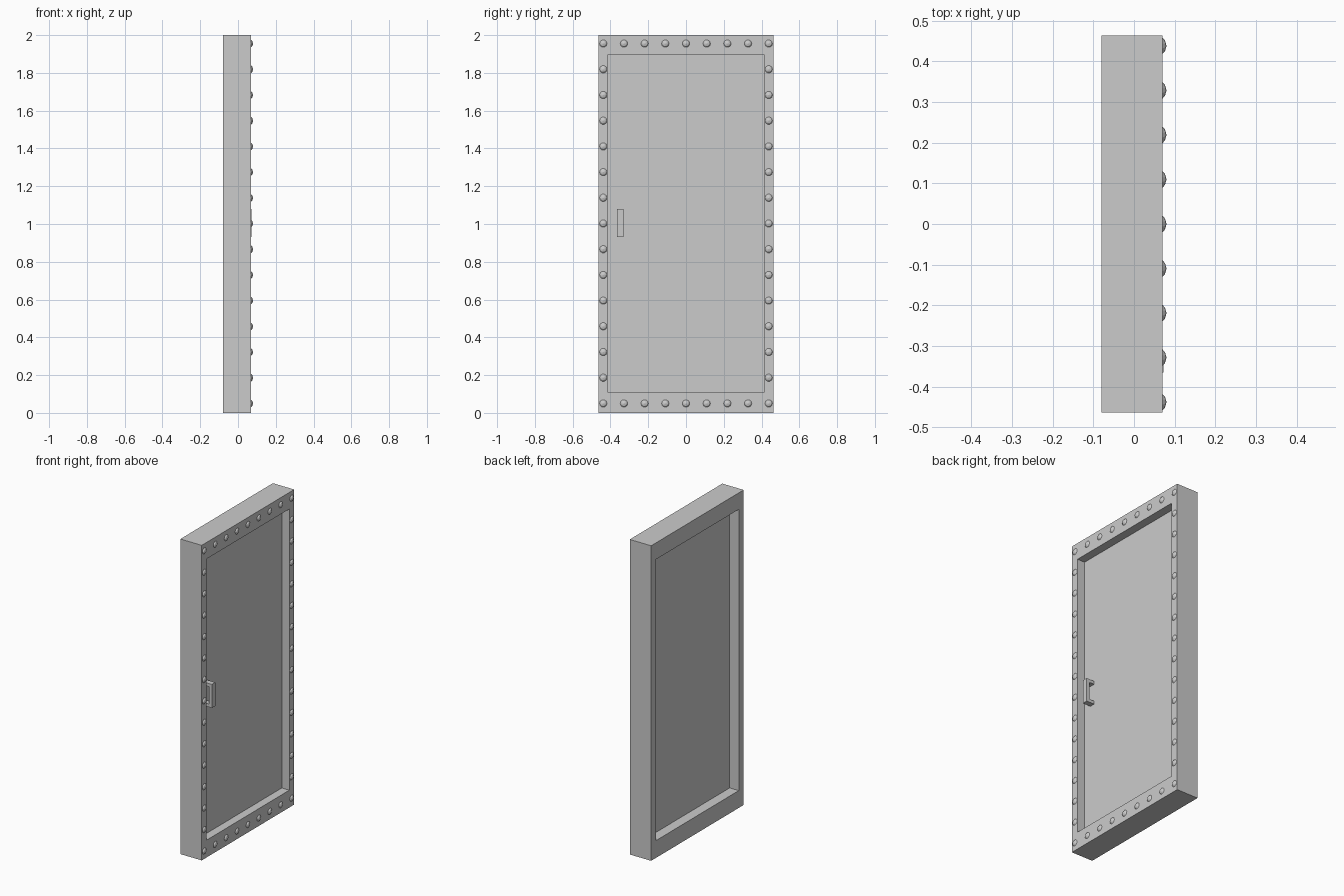
import bpy, bmesh, math
from mathutils import Matrix, Vector

if "Cube" in bpy.data.objects:
    bpy.data.objects.remove(bpy.data.objects["Cube"])

metal = bpy.data.materials.new("grey metal")
metal.diffuse_color = (0.6, 0.6, 0.6, 1)
metal.use_nodes = True
metal.node_tree.nodes["Principled BSDF"].inputs["Base Color"].default_value = metal.diffuse_color


def finish(bm, name):
    bmesh.ops.recalc_face_normals(bm, faces=bm.faces)
    mesh = bpy.data.meshes.new(name)
    bm.to_mesh(mesh)
    bm.free()
    mesh.materials.append(metal)
    obj = bpy.data.objects.new(name, mesh)
    bpy.context.collection.objects.link(obj)
    return obj


def extrude_all(bm, offset):
    faces = bm.faces[:]
    geo = bmesh.ops.extrude_face_region(bm, geom=faces, use_keep_orig=True)["geom"]
    verts = [v for v in geo if isinstance(v, bmesh.types.BMVert)]
    bmesh.ops.translate(bm, verts=verts, vec=offset)


def rect(bm, x, y, z0, z1):
    return [bm.verts.new((x, a, b)) for a, b in ((-y, z0), (y, z0), (y, z1), (-y, z1))]


X_BACK, X_FRONT = -0.08, 0.07
OPEN_Y, OPEN_Z0, OPEN_Z1 = 0.415, 0.11, 1.895
PANEL_X0, PANEL_X1 = -0.016, 0.017

# Door frame: rectangular ring pushed through its depth
bm = bmesh.new()
outer = rect(bm, X_BACK, 0.464, 0, 2)
inner = rect(bm, X_BACK, OPEN_Y, OPEN_Z0, OPEN_Z1)
for i in range(4):
    j = (i + 1) % 4
    bm.faces.new((outer[i], outer[j], inner[j], inner[i]))
extrude_all(bm, Vector((X_FRONT - X_BACK, 0, 0)))
finish(bm, "door_frame")

# Recessed door panel
bm = bmesh.new()
bm.faces.new(rect(bm, PANEL_X0, OPEN_Y, OPEN_Z0, OPEN_Z1))
extrude_all(bm, Vector((PANEL_X1 - PANEL_X0, 0, 0)))
finish(bm, "door_panel")

# Pull handle: C profile in x/z pushed along y
bm = bmesh.new()
xi, xo, t, z0, z1 = PANEL_X1, 0.072, 0.02, 0.93, 1.08
profile = [(xi, z0), (xo, z0), (xo, z1), (xi, z1),
           (xi, z1 - t), (xo - t, z1 - t), (xo - t, z0 + t), (xi, z0 + t)]
bm.faces.new([bm.verts.new((x, -0.365, z)) for x, z in profile])
extrude_all(bm, Vector((0, 0.034, 0)))
finish(bm, "door_handle")

# Low domed rivets around the frame
Y_RIVET, Z_LOW, Z_HIGH = 0.438, 0.05, 1.955
spots = []
for i in range(9):
    y = -Y_RIVET + 2 * Y_RIVET * i / 8
    spots += [(y, Z_LOW), (y, Z_HIGH)]
for i in range(1, 14):
    z = Z_LOW + (Z_HIGH - Z_LOW) * i / 14
    spots += [(-Y_RIVET, z), (Y_RIVET, z)]

bm = bmesh.new()
SIDES = 10
for y, z in spots:
    rings = []
    for r, h in ((0.02, 0), (0.0135, 0.0062)):
        rings.append([bm.verts.new((X_FRONT + h,
                                    y + r * math.cos(2 * math.pi * k / SIDES),
                                    z + r * math.sin(2 * math.pi * k / SIDES)))
                      for k in range(SIDES)])
    tip = bm.verts.new((X_FRONT + 0.01, y, z))
    base, top = rings
    for k in range(SIDES):
        n = (k + 1) % SIDES
        bm.faces.new((base[k], base[n], top[n], top[k]))
        bm.faces.new((top[k], top[n], tip))
    bm.faces.new(base[::-1])
finish(bm, "frame_rivets")
